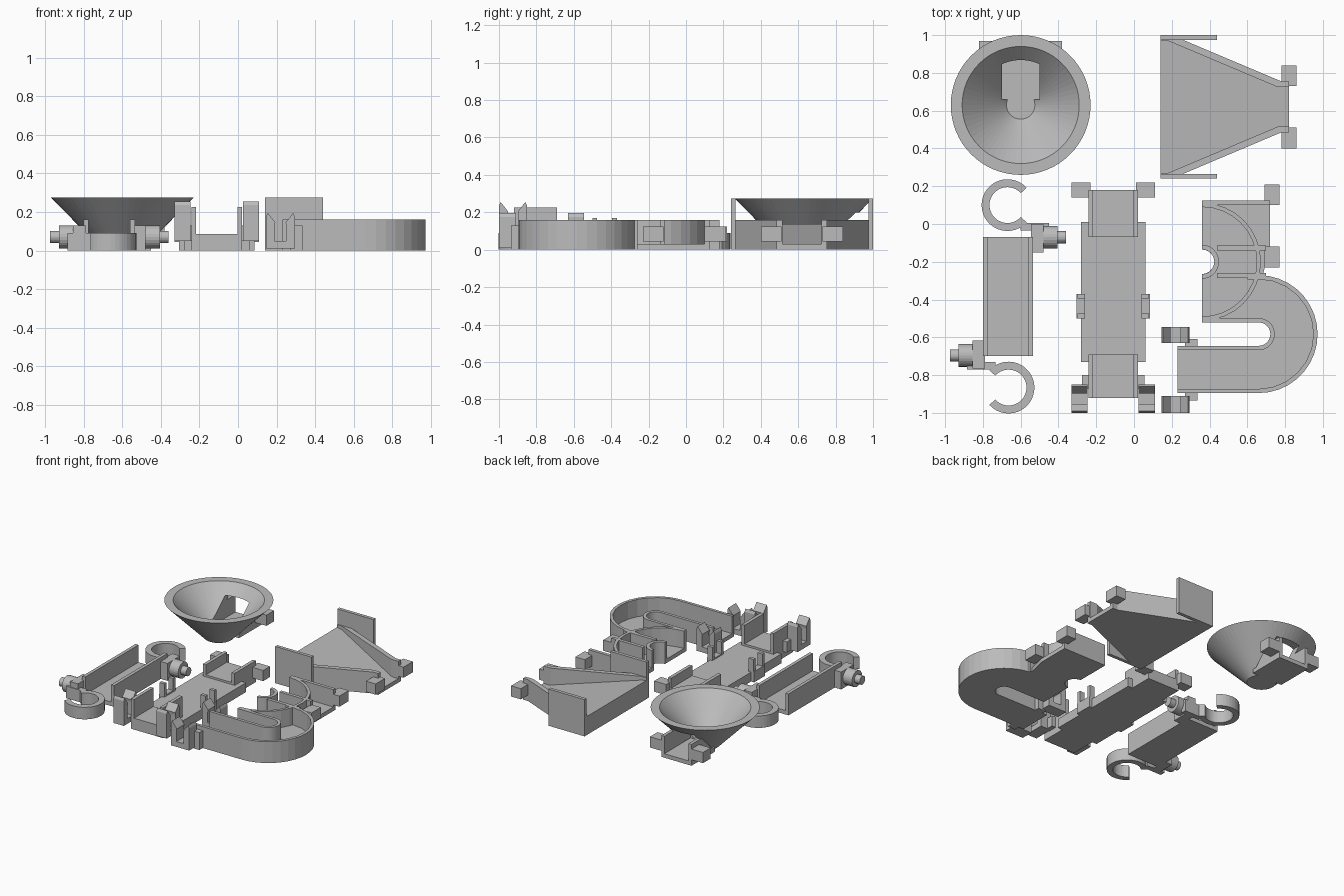
import bpy, bmesh
from math import sin, cos, pi, radians
from mathutils import Matrix, Vector

if "Cube" in bpy.data.objects:
    bpy.data.objects.remove(bpy.data.objects["Cube"])

grey = bpy.data.materials.new("plain grey plastic")
grey.use_nodes = True
grey.diffuse_color = (0.5, 0.5, 0.5, 1)
grey.node_tree.nodes["Principled BSDF"].inputs["Base Color"].default_value = (0.5, 0.5, 0.5, 1)

WALL, FLOOR, HIGH = 0.025, 0.03, 0.16


def finish(name, bm):
    bmesh.ops.recalc_face_normals(bm, faces=bm.faces)
    mesh = bpy.data.meshes.new(name)
    bm.to_mesh(mesh)
    bm.free()
    mesh.materials.append(grey)
    obj = bpy.data.objects.new(name, mesh)
    bpy.context.collection.objects.link(obj)
    return obj


def prism(name, pts, lo, hi, axis="z"):
    """Extrude an outline: (x, y) along z, (y, z) along x or (x, z) along y."""
    place = {"z": lambda a, b, c: (a, b, c), "x": lambda a, b, c: (c, a, b),
             "y": lambda a, b, c: (a, c, b)}[axis]
    bm = bmesh.new()
    rings = [[bm.verts.new(place(a, b, c)) for a, b in pts] for c in (lo, hi)]
    bm.faces.new(rings[0])
    bm.faces.new(rings[1])
    for i in range(len(pts)):
        j = (i + 1) % len(pts)
        bm.faces.new((rings[0][i], rings[0][j], rings[1][j], rings[1][i]))
    return finish(name, bm)


def box(name, x0, x1, y0, y1, z0, z1):
    return prism(name, [(x0, y0), (x1, y0), (x1, y1), (x0, y1)], z0, z1)


def arc(cx, cy, r, a0, a1, n=16):
    return [(cx + r * cos(radians(a0 + (a1 - a0) * i / n)),
             cy + r * sin(radians(a0 + (a1 - a0) * i / n))) for i in range(n + 1)]


def band(name, cx, cy, r0, r1, a0, a1, z0, z1, n=16):
    return prism(name, arc(cx, cy, r1, a0, a1, n) + arc(cx, cy, r0, a1, a0, n), z0, z1)


def pin(name, x0, x1, y0, y1):
    box(name, x0, x1, y0, y1, 0.045, 0.125)


def fork(name, start, length, lo, hi, z0, z1, axis):
    """Snap-in clip: a U bracket whose two arms end in hooked tips."""
    e, s = start + length, 0.3 * length
    lip, grip = z1 - 0.05, 0.22 * length
    prism(name, [(start, z0), (e, z0), (e, z1 - 0.02), (e - 0.2 * s, z1),
                 (e - s - 0.1 * grip, lip), (e - s, lip - 0.02), (e - s, z0 + 0.04),
                 (start + s, z0 + 0.04), (start + s, lip - 0.02),
                 (start + s + 0.1 * grip, lip), (start + 0.2 * s, z1),
                 (start, z1 - 0.02)], lo, hi, axis)


# Funnel bowl, turned from a profile
CX, CY = -0.6, 0.63
bm = bmesh.new()
profile = [(0, 0), (0.10, 0), (0.37, 0.275), (0.31, 0.275), (0.075, FLOOR), (0, FLOOR)]
verts = [bm.verts.new((r, 0, z)) for r, z in profile]
edges = [bm.edges.new(p) for p in zip(verts, verts[1:])]
bmesh.ops.spin(bm, geom=verts + edges, cent=(0, 0, 0), axis=(0, 0, 1), angle=2 * pi, steps=64)
bmesh.ops.remove_doubles(bm, verts=bm.verts, dist=0.0001)
bmesh.ops.translate(bm, verts=bm.verts, vec=(CX, CY, 0))
funnel = finish("funnel_bowl", bm)

# Outlet opening through the bowl
cutter = box("outlet_cutter", CX - 0.1, CX + 0.1, CY + 0.03, CY + 0.4, FLOOR, 0.2)
cutter.hide_render = True
mod = funnel.modifiers.new("outlet", "BOOLEAN")
mod.operation, mod.object, mod.solver = "DIFFERENCE", cutter, "EXACT"
bpy.context.view_layer.objects.active = funnel
bpy.ops.object.modifier_apply(modifier=mod.name)
bpy.data.objects.remove(cutter)

# Funnel outlet channel and pins
box("funnel_outlet_floor", CX - 0.125, CX + 0.125, CY + 0.06, CY + 0.34, 0, FLOOR)
for side, x in (("left", CX + 0.1), ("right", CX - 0.125)):
    prism("funnel_outlet_wall_" + side, [(CY + 0.06, 0), (CY + 0.34, 0), (CY + 0.34, HIGH),
                                         (CY + 0.22, HIGH)], x, x + WALL, "x")
pin("funnel_pin_left", CX + 0.12, CX + 0.22, CY + 0.25, CY + 0.34)
pin("funnel_pin_right", CX - 0.22, CX - 0.12, CY + 0.25, CY + 0.34)

# Catch ramp: sloping fan-shaped floor, tapering walls, end plates, pins
MY = 0.62


def sloped(name, pts, height):
    obj = prism(name, pts, 0, 1)
    for v in obj.data.vertices:
        if v.co.z > 0.5:
            v.co.z = height(v.co.x)
    return obj


sloped("ramp_floor", [(0.14, MY - 0.37), (0.78, MY - 0.12), (0.82, MY - 0.12), (0.82, MY + 0.12),
                      (0.78, MY + 0.12), (0.14, MY + 0.37)],
       lambda x: max(FLOOR, FLOOR + 0.17 * (0.78 - x)))
for side, s in (("back", 1), ("front", -1)):
    sloped("ramp_wall_" + side,
           [(0.14, MY + s * 0.38), (0.2, MY + s * 0.38), (0.78, MY + s * 0.135),
            (0.82, MY + s * 0.135), (0.82, MY + s * 0.105), (0.76, MY + s * 0.105),
            (0.18, MY + s * 0.35), (0.14, MY + s * 0.35)],
           lambda x: HIGH)
    ys = sorted((MY + s * 0.355, MY + s * 0.38))
    box("ramp_plate_" + side, 0.14, 0.44, ys[0], ys[1], 0, 0.275)
    ys = sorted((MY + s * 0.11, MY + s * 0.22))
    pin("ramp_pin_" + side, 0.78, 0.86, ys[0], ys[1])

# Swing rail: open trough with a knob and a hook at each end
box("rail_floor", -0.8, -0.535, -0.7, -0.07, 0, FLOOR)
box("rail_wall_left", -0.56, -0.535, -0.7, -0.07, 0, HIGH)
box("rail_wall_right", -0.8, -0.775, -0.7, -0.07, 0, HIGH)


def rod(name, x0, x1, r):
    return prism(name, arc(-0.07, 0.07, r, 0, 345, 23), x0, x1, "x")


for turn, end in ((0, "back"), (pi, "front")):
    parts = [box("bracket_" + end, -0.545, -0.48, -0.15, 0.0, 0, 0.13),
             box("bracket_arm_" + end, -0.6, -0.45, -0.035, 0.005, 0, 0.09),
             rod("knob_" + end, -0.485, -0.405, 0.06),
             rod("knob_tip_" + end, -0.41, -0.36, 0.032),
             band("hook_" + end, -0.67, 0.1, 0.095, 0.137, 42, 318, 0, 0.09, 28)]
    pivot = Matrix.Translation(Vector((-0.667, -0.383, 0)))
    for part in parts:
        part.data.transform(pivot @ Matrix.Rotation(turn, 4, "Z") @ pivot.inverted())

# Straight track: bed, end channels, clips and pins, mirrored about its middle
TX = -0.11
box("track_bed", TX - 0.17, TX + 0.17, -0.73, 0.01, 0, 0.07)
box("track_back_floor", TX - 0.13, TX + 0.13, -0.07, 0.18, 0, 0.085)
box("track_front_floor", TX - 0.13, TX + 0.13, -0.92, -0.69, 0, 0.085)
for side, s in (("left", 1), ("right", -1)):
    def span(a, b):
        return sorted((TX + s * a, TX + s * b))
    box("track_back_wall_" + side, *span(0.107, 0.132), -0.07, 0.18, 0, HIGH)
    box("track_front_wall_" + side, *span(0.107, 0.132), -0.92, -0.69, 0, 0.225)
    box("track_side_clip_" + side, *span(0.15, 0.195), -0.5, -0.37, 0, 0.08)
    box("track_clip_post_front_" + side, *span(0.15, 0.19), -0.5, -0.475, 0, 0.17)
    box("track_clip_post_back_" + side, *span(0.15, 0.19), -0.395, -0.37, 0, 0.17)
    box("track_clip_neck_" + side, *span(0.12, 0.165), -0.87, -0.8, 0.05, 0.13)
    pin("track_pin_" + side, *span(0.12, 0.22), 0.14, 0.22)
    fork("track_fork_" + side, -1.0, 0.15, *span(0.135, 0.22), 0.05, 0.255, "x")

# Curved track: wide U-turn with floor, outer wall and inner wall
UX, UY = 0.66, -0.583


def u_strip(name, r0, r1, x_top, x_low, z1):
    outer = [(x_top, UY + r1)] + arc(UX, UY, r1, 90, -90, 18) + [(x_low, UY - r1)]
    inner = [(x_low, UY - r0)] + arc(UX, UY, r0, -90, 90, 12) + [(x_top, UY + r0)]
    prism(name, outer + inner, 0, z1)


u_strip("curve_floor", 0.062, 0.312, 0.36, 0.23, FLOOR)
u_strip("curve_outer_wall", 0.29, 0.312, 0.6, 0.23, HIGH)
u_strip("curve_inner_wall", 0.062, 0.085, 0.36, 0.23, HIGH)

# Upper lane with the small turn
VX, VY = 0.36, -0.2
prism("upper_lane_floor", [(VX, 0.125), (0.72, 0.125), (0.72, -0.12), (0.68, -0.28), (VX, -0.28)]
      + arc(VX, VY, 0.065, -90, 90, 10), 0, FLOOR)
box("upper_lane_back_wall", VX, 0.72, 0.1, 0.125, 0, HIGH)
band("small_turn_outer_wall", VX, VY, 0.29, 0.312, -90, 90, 0, HIGH)
band("small_turn_inner_wall", VX, VY, 0.065, 0.09, -90, 90, 0, HIGH)
box("divider_wall_back", VX + 0.08, 0.7, -0.14, -0.115, 0, HIGH)
box("divider_wall_front", VX + 0.08, 0.7, -0.285, -0.26, 0, HIGH)
pin("curve_pin_back", 0.69, 0.77, 0.1, 0.21)
pin("curve_pin_front", 0.69, 0.77, -0.23, -0.12)

# Curved track forks
for side, y0, y1, n0, n1 in (("back", -0.63, -0.545, -0.655, -0.61),
                             ("front", -1.0, -0.91, -0.935, -0.885)):
    fork("curve_fork_" + side, 0.145, 0.15, y0, y1, 0.01, 0.195, "y")
    box("curve_fork_neck_" + side, 0.27, 0.335, n0, n1, 0, 0.13)
